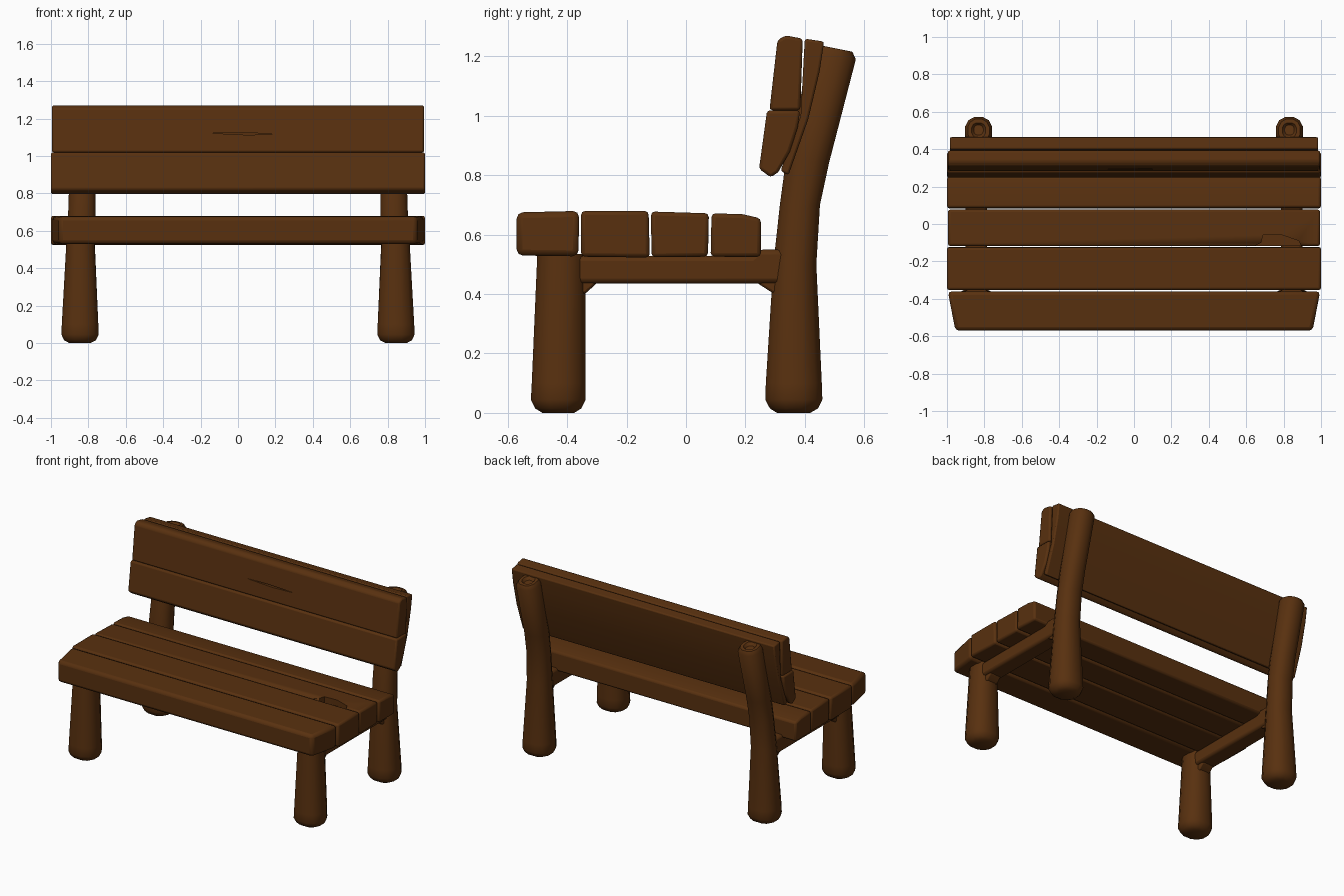
import bpy, bmesh, math

if "Cube" in bpy.data.objects:
    bpy.data.objects.remove(bpy.data.objects["Cube"])

wood = bpy.data.materials.new("brown wood")
wood.diffuse_color = (0.098, 0.030, 0.0048, 1)
wood.use_nodes = True
wood.node_tree.nodes["Principled BSDF"].inputs["Base Color"].default_value = wood.diffuse_color


def make_object(name, bm, bevel=0.0, smooth=35, mirror=False):
    bmesh.ops.recalc_face_normals(bm, faces=bm.faces)
    me = bpy.data.meshes.new(name)
    bm.to_mesh(me)
    bm.free()
    ob = bpy.data.objects.new(name, me)
    bpy.context.collection.objects.link(ob)
    me.materials.append(wood)
    if mirror:
        ob.modifiers.new("mirror", 'MIRROR')
    if bevel:
        b = ob.modifiers.new("bevel", 'BEVEL')
        b.width, b.segments, b.limit_method = bevel, 2, 'ANGLE'
    bpy.ops.object.select_all(action='DESELECT')
    ob.select_set(True)
    bpy.context.view_layer.objects.active = ob
    bpy.ops.object.shade_smooth_by_angle(angle=math.radians(smooth))
    return ob


def board(name, profile, x0, x1, bevel, mirror=False, corner=0.0):
    """Extrude a (y, z) profile along x; corner chamfers the front ends."""
    bm = bmesh.new()
    front = min(y for y, z in profile)
    rows = []
    for x, s in ((x0, 1), (x1, -1)):
        rows.append([bm.verts.new((x + (s * corner if y < front + 0.02 else 0), y, z))
                     for y, z in profile])
    n = len(profile)
    for i in range(n):
        j = (i + 1) % n
        bm.faces.new((rows[0][i], rows[0][j], rows[1][j], rows[1][i]))
    bm.faces.new(rows[0])
    bm.faces.new(rows[1])
    return make_object(name, bm, bevel, 35, mirror)


def log(name, rings, sides=12):
    """Loft slightly squared rings (z, y0, y1, x0, x1, slope) and mirror them."""
    bm = bmesh.new()
    loops = []
    for z, y0, y1, x0, x1, slope in rings:
        loop = []
        for k in range(sides):
            a = 2 * math.pi * (k + 0.5) / sides
            c, s = math.cos(a), math.sin(a)
            c = math.copysign(abs(c) ** 0.85, c)
            s = math.copysign(abs(s) ** 0.85, s)
            dy = s * (y1 - y0) / 2
            loop.append(bm.verts.new(((x0 + x1) / 2 + c * (x1 - x0) / 2,
                                      (y0 + y1) / 2 + dy, z - slope * dy)))
        loops.append(loop)
    for a, b in zip(loops, loops[1:]):
        for k in range(sides):
            j = (k + 1) % sides
            bm.faces.new((a[k], a[j], b[j], b[k]))
    bm.faces.new(loops[0])
    bm.faces.new(loops[-1])
    return make_object(name, bm, 0, 40, True)


def carve(target, name, points, y_or_z, depth_axis):
    """Cut a shallow prism into a board: outline points swept along an axis."""
    bm = bmesh.new()
    rows = []
    for d in y_or_z:
        rows.append([bm.verts.new((u, v, d) if depth_axis == 'z' else (u, d, v))
                     for u, v in points])
    n = len(points)
    for i in range(n):
        j = (i + 1) % n
        bm.faces.new((rows[0][i], rows[0][j], rows[1][j], rows[1][i]))
    bm.faces.new(rows[0])
    bm.faces.new(rows[1])
    cutter = make_object(name, bm)
    cutter.hide_render = True
    cutter.hide_set(True)
    m = target.modifiers.new("carve", 'BOOLEAN')
    m.operation, m.solver, m.object = 'DIFFERENCE', 'EXACT', cutter


# Seat: four planks side by side
board("seat_plank_front", [(-0.57, 0.53), (-0.362, 0.527), (-0.36, 0.68), (-0.57, 0.675)],
      -0.995, 0.995, 0.02, corner=0.04)
board("seat_plank_second", [(-0.353, 0.526), (-0.122, 0.523), (-0.126, 0.68), (-0.353, 0.68)],
      -1, 1, 0.013)
third = board("seat_plank_third", [(-0.116, 0.524), (0.074, 0.526), (0.077, 0.672), (-0.118, 0.678)],
              -0.995, 0.995, 0.013)
board("seat_plank_rear", [(0.083, 0.526), (0.252, 0.525), (0.252, 0.655), (0.19, 0.669), (0.086, 0.672)],
      -1, 1, 0.013)
carve(third, "chip_cutter", [(0.62, -0.13), (0.9, -0.13), (0.88, -0.09), (0.78, -0.055), (0.69, -0.06),
                             (0.68, -0.1)], (0.635, 0.72), 'z')

# Backrest: two front boards and a thin layer behind them
upper = board("backrest_upper_board", [(0.281, 1.019), (0.385, 1.019), (0.393, 1.26), (0.335, 1.271),
                                       (0.308, 1.255)], -0.995, 0.995, 0.01)
board("backrest_lower_board", [(0.246, 0.822), (0.285, 0.793), (0.31, 0.81), (0.35, 0.88),
                               (0.376, 0.96), (0.384, 1.0185), (0.273, 1.0185)], -1, 1, 0.01)
board("backrest_rear_layer", [(0.318, 0.815), (0.345, 0.80), (0.412, 0.99), (0.45, 1.15), (0.465, 1.25),
                              (0.40, 1.26), (0.386, 1.0)], -0.985, 0.985, 0.008)
carve(upper, "crack_cutter", [(-0.15, 1.122), (0.05, 1.112), (0.22, 1.117), (0.03, 1.124)],
      (0.25, 0.315), 'y')

# Front legs with rounded feet
log("front_legs", [
    (0.0, -0.485, -0.375, 0.785, 0.905, 0), (0.015, -0.51, -0.35, 0.757, 0.933, 0),
    (0.045, -0.525, -0.335, 0.742, 0.947, 0), (0.10, -0.522, -0.335, 0.744, 0.945, 0),
    (0.535, -0.503, -0.337, 0.765, 0.92, 0)])

# Back posts, leaning backwards at the top with a dished end
log("back_posts", [
    (0.0, 0.305, 0.42, 0.785, 0.905, 0), (0.015, 0.28, 0.447, 0.757, 0.933, 0),
    (0.045, 0.264, 0.462, 0.742, 0.947, 0), (0.10, 0.266, 0.46, 0.744, 0.945, 0),
    (0.50, 0.292, 0.441, 0.762, 0.918, 0), (0.70, 0.314, 0.453, 0.76, 0.91, 0),
    (0.85, 0.335, 0.484, 0.76, 0.905, 0.1), (1.205, 0.42, 0.574, 0.757, 0.905, 0.2),
    (1.228, 0.437, 0.562, 0.772, 0.89, 0.2), (1.228, 0.46, 0.542, 0.792, 0.87, 0.2),
    (1.21, 0.475, 0.53, 0.805, 0.857, 0.2)])

# Braces under the seat joining the legs
board("seat_braces", [(-0.42, 0.436), (0.35, 0.436), (0.35, 0.55), (0.245, 0.55),
                      (0.22, 0.528), (-0.42, 0.528)], 0.785, 0.9, 0.02, mirror=True)
# Flared joints where braces meet the legs
board("brace_joints_front", [(-0.37, 0.39), (-0.335, 0.405), (-0.30, 0.437), (-0.30, 0.52), (-0.37, 0.52)],
      0.80, 0.885, 0.008, mirror=True)
board("brace_joints_back", [(0.33, 0.40), (0.29, 0.405), (0.24, 0.437), (0.24, 0.52), (0.33, 0.52)],
      0.80, 0.885, 0.008, mirror=True)
